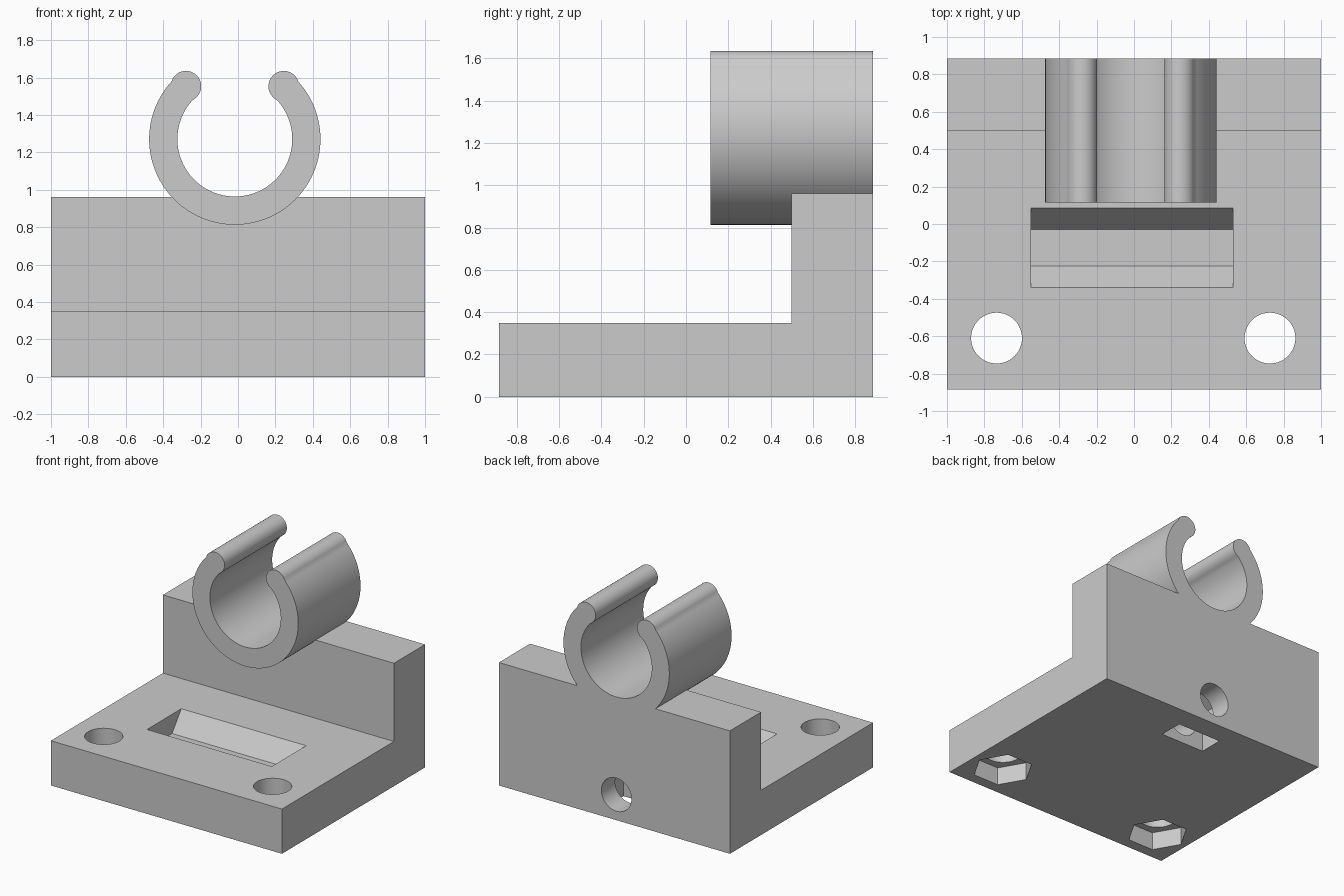
import bpy, bmesh
from math import cos, sin, radians
from mathutils import Vector

cube = bpy.data.objects.get("Cube")
if cube:
    bpy.data.objects.remove(cube, do_unlink=True)

grey = bpy.data.materials.new("light grey plastic")
grey.use_nodes = True
colour = (0.6, 0.6, 0.6, 1)
grey.diffuse_color = colour
grey.node_tree.nodes["Principled BSDF"].inputs["Base Color"].default_value = colour


def prism(name, points, axis, lo, hi):
    """Extrude a 2D outline along one axis from lo to hi."""
    place = {"X": lambda u, v: (lo, u, v), "Y": lambda u, v: (u, lo, v), "Z": lambda u, v: (u, v, lo)}[axis]
    shift = Vector([hi - lo if a == axis else 0 for a in "XYZ"])
    bm = bmesh.new()
    face = bm.faces.new([bm.verts.new(place(u, v)) for u, v in points])
    new = bmesh.ops.extrude_face_region(bm, geom=[face], use_keep_orig=True)["geom"]
    bmesh.ops.translate(bm, vec=shift, verts=[g for g in new if isinstance(g, bmesh.types.BMVert)])
    bmesh.ops.recalc_face_normals(bm, faces=bm.faces)
    mesh = bpy.data.meshes.new(name)
    bm.to_mesh(mesh)
    bm.free()
    mesh.materials.append(grey)
    obj = bpy.data.objects.new(name, mesh)
    bpy.context.collection.objects.link(obj)
    return obj


def arc(cx, cy, r, start, end, steps):
    angles = [radians(start + (end - start) * i / steps) for i in range(steps + 1)]
    return [(cx + r * cos(a), cy + r * sin(a)) for a in angles]


def circle(cx, cy, r, n):
    return arc(cx, cy, r, 0, 360, n)[:-1]


def combine(target, tool, operation):
    tool.hide_render = True
    mod = target.modifiers.new(tool.name, "BOOLEAN")
    mod.object, mod.operation, mod.solver = tool, operation, "EXACT"
    bpy.context.view_layer.objects.active = target
    bpy.ops.object.modifier_apply(modifier=mod.name)
    bpy.data.objects.remove(tool, do_unlink=True)


MID = -0.017     # x of the clip and its screw
BACK = 0.885

# L-shaped base and back wall
body = prism("clip_bracket", [(-BACK, 0), (BACK, 0), (BACK, 0.962), (0.5, 0.962),
                              (0.5, 0.35), (-BACK, 0.35)], "X", -1, 1)

# Open ring clip with rounded lips
cz, outer, inner, lip, tip = 1.271, 0.458, 0.307, 0.082, 47.2
mid_r = 0.385
lip_x, lip_z = mid_r * cos(radians(tip)), cz + mid_r * sin(radians(tip))
outline = arc(MID, cz, outer, 180 - tip + 4.8, 360 + tip - 4.8, 84)
outline += arc(MID + lip_x, lip_z, lip, tip - 28, tip + 203, 24)[1:-1]
outline += arc(MID, cz, inner, 360 + tip - 5.9, 180 - tip + 5.9, 84)
outline += arc(MID - lip_x, lip_z, lip, 180 - tip - 203, 180 - tip + 28, 24)[1:-1]
combine(body, prism("ring_clip", outline, "Y", 0.115, BACK), "UNION")

# Trapezoid groove across the base
combine(body, prism("groove", [(-0.225, 0.2), (-0.03, 0.2), (0.085, 0.35), (0.085, 0.45),
                               (-0.34, 0.45), (-0.34, 0.35)], "X", -0.55, 0.53), "DIFFERENCE")

# Mounting holes with hexagonal pockets underneath
for x in (-0.735, 0.727):
    combine(body, prism("bolt_hole", circle(x, -0.61, 0.136, 48), "Z", -0.1, 0.5), "DIFFERENCE")
    combine(body, prism("hex_pocket", circle(x, -0.61, 0.22, 6), "Z", -0.1, 0.14), "DIFFERENCE")

# Nut slot opening downwards, and the screw hole through the wall
combine(body, prism("nut_slot", [(MID - 0.19, -0.1), (MID + 0.19, -0.1), (MID + 0.19, 0.31),
                                 (MID, 0.42), (MID - 0.19, 0.31)], "Y", 0.525, 0.715), "DIFFERENCE")
combine(body, prism("screw_hole", circle(MID, 0.2, 0.13, 48), "Y", 0.25, 1), "DIFFERENCE")

bpy.ops.object.select_all(action="DESELECT")
body.select_set(True)
bpy.context.view_layer.objects.active = body
bpy.ops.object.shade_smooth_by_angle(angle=radians(25))
